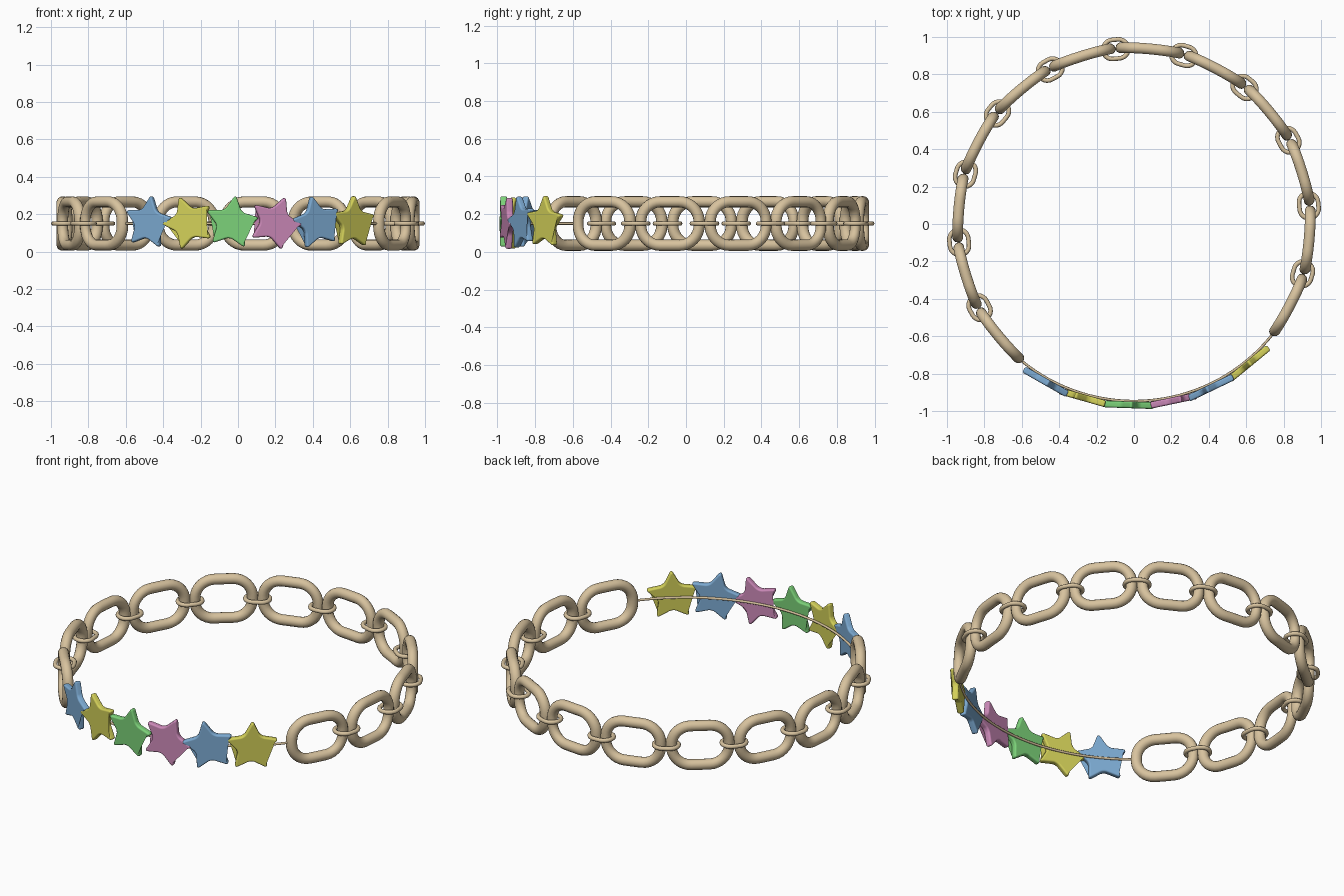
import bpy, bmesh
from math import sin, cos, pi, radians

if "Cube" in bpy.data.objects:
    bpy.data.objects.remove(bpy.data.objects["Cube"])

R, ZC = 0.937, 0.150          # bracelet radius, mid height
STEP, PHASE = 22.5, 96.0      # chain pitch and offset in degrees


def material(name, rgb):
    m = bpy.data.materials.new(name)
    m.diffuse_color = (*rgb, 1)
    m.use_nodes = True
    m.node_tree.nodes["Principled BSDF"].inputs["Base Color"].default_value = m.diffuse_color
    return m


gold = material("tan_metal", (0.68, 0.54, 0.34))
blue = material("blue", (0.20, 0.40, 0.64))
yellow = material("yellow", (0.65, 0.63, 0.10))
green = material("green", (0.20, 0.64, 0.19))
pink = material("pink", (0.60, 0.25, 0.48))


def ring_point(deg, s, radial, z):
    """Place a flat (along, outward, up) position on the bracelet, slightly bowed."""
    a = radians(deg)
    rad = R + radial + 0.003 - 0.3 * s * s
    return (rad * cos(a) - s * sin(a), rad * sin(a) + s * cos(a), ZC + z)


def finish(bm, name, mat):
    bmesh.ops.recalc_face_normals(bm, faces=bm.faces[:])
    me = bpy.data.meshes.new(name)
    bm.to_mesh(me)
    bm.free()
    me.materials.append(mat)
    ob = bpy.data.objects.new(name, me)
    bpy.context.collection.objects.link(ob)
    return ob


def link(name, deg, length, width, r, corner, upright, arc=8, sides=14):
    """Rounded chain link swept with a round section."""
    hs, hw = length / 2 - r - corner, width / 2 - r - corner
    path = []
    for q, (cs, cw) in enumerate([(hs, hw), (-hs, hw), (-hs, -hw), (hs, -hw)]):
        for i in range(arc + 1):
            path.append((cs, cw, pi / 2 * (q + i / arc)))
        if q % 2 == 0:        # mid point lets the straight bars bow
            path.append((0, cw, pi / 2 * (q + 1)))
    bm = bmesh.new()
    loops = []
    for cs, cw, t in path:
        row = []
        for j in range(sides):
            f = 2 * pi * j / sides
            d = corner + r * cos(f)
            s, w, n = cs + d * cos(t), cw + d * sin(t), r * sin(f)
            row.append(bm.verts.new(ring_point(deg, s, n, w) if upright
                                    else ring_point(deg, s, w, n)))
        loops.append(row)
    for i, a in enumerate(loops):
        b = loops[(i + 1) % len(loops)]
        for j in range(sides):
            k = (j + 1) % sides
            bm.faces.new((a[j], a[k], b[k], b[j]))
    for face in bm.faces:
        face.smooth = True
    bmesh.ops.remove_doubles(bm, verts=bm.verts[:], dist=1e-5)
    return finish(bm, name, gold)


def star(name, deg, turn, mat, outer=0.153, inner=0.078, depth=0.036):
    """Puffy five-pointed bead facing outward, turned clockwise by turn."""
    bm = bmesh.new()
    verts = []
    for i in range(10):
        rad = inner if i % 2 else outer
        a = radians(90 - turn + 36 * i)
        verts.append(bm.verts.new((rad * cos(a), rad * sin(a), -depth / 2)))
    base = bm.faces.new(verts)
    out = bmesh.ops.extrude_face_region(bm, geom=[base])
    for v in out["geom"]:
        if isinstance(v, bmesh.types.BMVert):
            v.co.z += depth
    # round the corners first, then the front and back rims
    sides = [e for e in bm.edges if abs(e.verts[0].co.z - e.verts[1].co.z) > depth / 2]
    bmesh.ops.bevel(bm, geom=sides, offset=0.021, segments=4, profile=0.5, affect='EDGES')
    rims = [e for e in bm.edges if abs(e.verts[0].co.z - e.verts[1].co.z) < 1e-5]
    bmesh.ops.bevel(bm, geom=rims, offset=0.010, segments=3, profile=0.5, affect='EDGES')
    ob = finish(bm, name, mat)
    a = radians(deg)
    ob.location = (0.967 * cos(a), 0.967 * sin(a), ZC + 0.004)
    ob.rotation_euler = (pi / 2, 0, a + pi / 2)
    for p in ob.data.polygons:
        p.use_smooth = True
    wn = ob.modifiers.new("flat_front_shading", 'WEIGHTED_NORMAL')
    wn.weight = 100


# chain: twelve upright links joined by eleven thin flat ones
for k in range(-6, 6):
    link(f"large_link_{k + 7}", PHASE + STEP * (k + 0.5), 0.370, 0.29, 0.0295, 0.105, True)
for k in range(-5, 6):
    link(f"small_link_{k + 6}", PHASE + STEP * k, 0.158, 0.126, 0.012, 0.050, False, 6, 10)

# star beads
beads = [(blue, 8), (yellow, -20), (green, 8), (pink, 22), (blue, -12), (yellow, 2)]
for i, (mat, turn) in enumerate(beads):
    star(f"star_bead_{i + 1}", 240.4 + 13.8 * i, turn, mat)

# wire behind the beads
cu = bpy.data.curves.new("bead_wire", 'CURVE')
cu.dimensions = '3D'
cu.bevel_depth = 0.007
cu.bevel_resolution = 2
cu.use_fill_caps = True
sp = cu.splines.new('POLY')
sp.points.add(40)
for i, p in enumerate(sp.points):
    a = radians(229.5 + (322 - 229.5) * i / 40)
    p.co = (0.947 * cos(a), 0.947 * sin(a), ZC, 1)
cu.materials.append(gold)
bpy.context.collection.objects.link(bpy.data.objects.new("bead_wire", cu))
